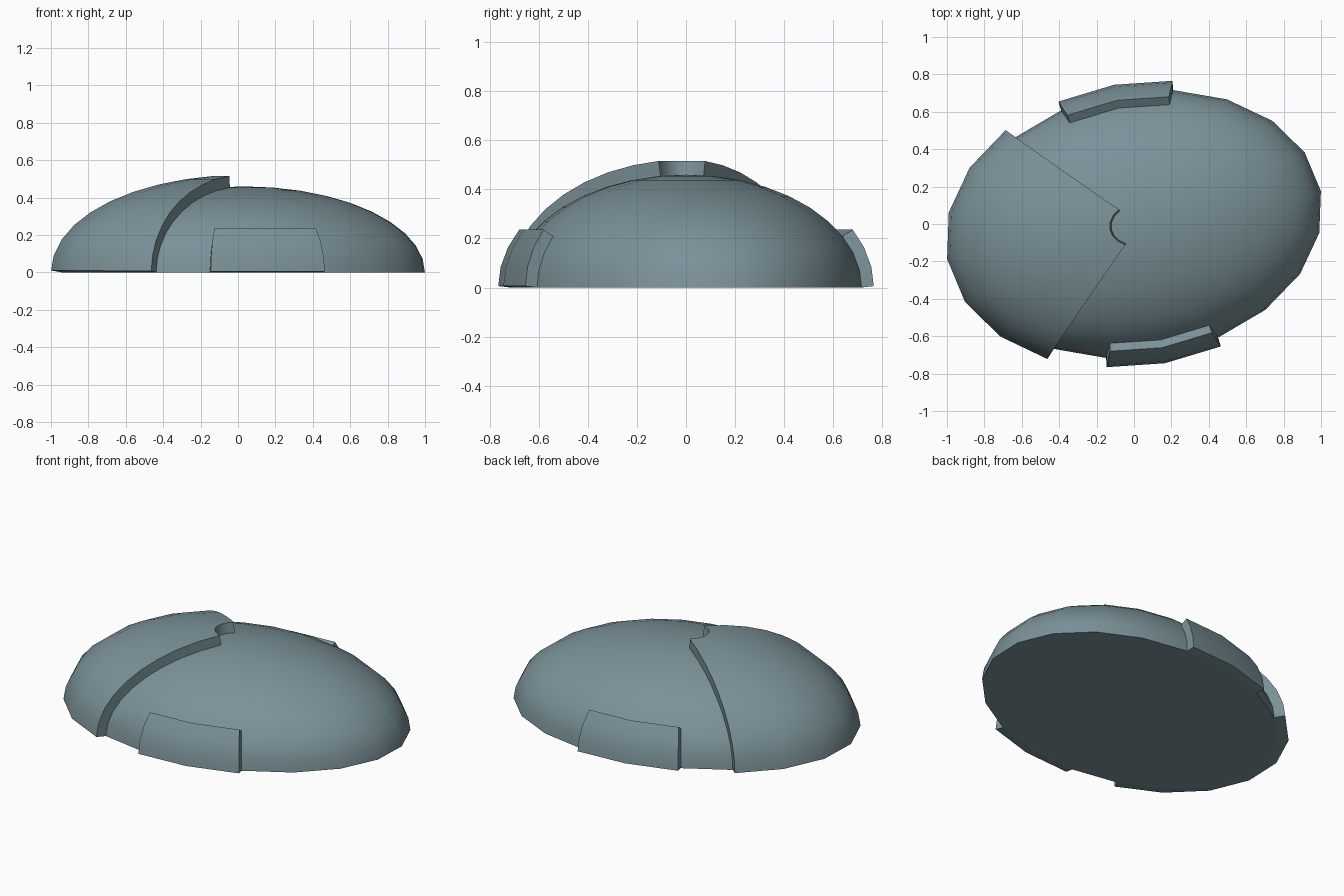
import bpy, bmesh, math
from mathutils import Matrix, Vector

if "Cube" in bpy.data.objects:
    bpy.data.objects.remove(bpy.data.objects["Cube"])

SEGS, RINGS = 20, 10            # sides around, rings from rim to pole
RX, RY, RZ = 0.985, 0.707, 0.46  # half axes of the dome
PLACE = Matrix.Translation((0.03, 0, 0)) @ Matrix.Rotation(math.radians(10.3), 4, 'Z')

# blue-grey shell colour
shell = bpy.data.materials.new("blue_grey")
shell.diffuse_color = (0.195, 0.286, 0.317, 1)
shell.use_nodes = True
shell.node_tree.nodes["Principled BSDF"].inputs["Base Color"].default_value = shell.diffuse_color


def point(k, r):
    lon = 2 * math.pi * k / SEGS
    lat = math.pi / 2 * r / RINGS
    return PLACE @ Vector((RX * math.cos(lat) * math.cos(lon),
                           RY * math.cos(lat) * math.sin(lon),
                           RZ * math.sin(lat)))


def finish(bm, name, thickness=0):
    mesh = bpy.data.meshes.new(name)
    bm.to_mesh(mesh)
    bm.free()
    mesh.materials.append(shell)
    obj = bpy.data.objects.new(name, mesh)
    bpy.context.collection.objects.link(obj)
    bpy.ops.object.select_all(action='DESELECT')
    obj.select_set(True)
    bpy.context.view_layer.objects.active = obj
    if thickness:
        mod = obj.modifiers.new("thickness", 'SOLIDIFY')
        mod.thickness, mod.offset = thickness, 1
        bpy.ops.object.modifier_apply(modifier=mod.name)
    bpy.ops.object.shade_smooth_by_angle(angle=math.radians(40))


def grid(bm, k0, k1, r1):
    rows = [[bm.verts.new(point(k, r)) for k in range(k0, k1 + 1)] for r in range(r1 + 1)]
    for a, b in zip(rows, rows[1:]):
        for i in range(k1 - k0):
            bm.faces.new((a[i], a[i + 1], b[i + 1], b[i]))
    return rows


def panel(name, k0, k1, r1, thickness):
    # patch of the dome surface, thickened outwards
    bm = bmesh.new()
    grid(bm, k0, k1, r1)
    finish(bm, name, thickness)


# closed half-ellipsoid body
bm = bmesh.new()
top = grid(bm, 0, SEGS, RINGS - 1)[-1]
pole = bm.verts.new(point(0, RINGS))
for i in range(SEGS):
    bm.faces.new((top[i], top[i + 1], pole))
bmesh.ops.remove_doubles(bm, verts=bm.verts, dist=1e-5)
bmesh.ops.contextual_create(bm, geom=[e for e in bm.edges if e.is_boundary])
bmesh.ops.recalc_face_normals(bm, faces=bm.faces)
finish(bm, "dome_body")

# raised cover over one end, stopping short of the pole
panel("raised_cover", 7, 13, RINGS - 1, 0.062)

# low plates on the two long sides
panel("back_side_plate", 4, 6, 3, 0.05)
panel("front_side_plate", 14, 16, 3, 0.05)
